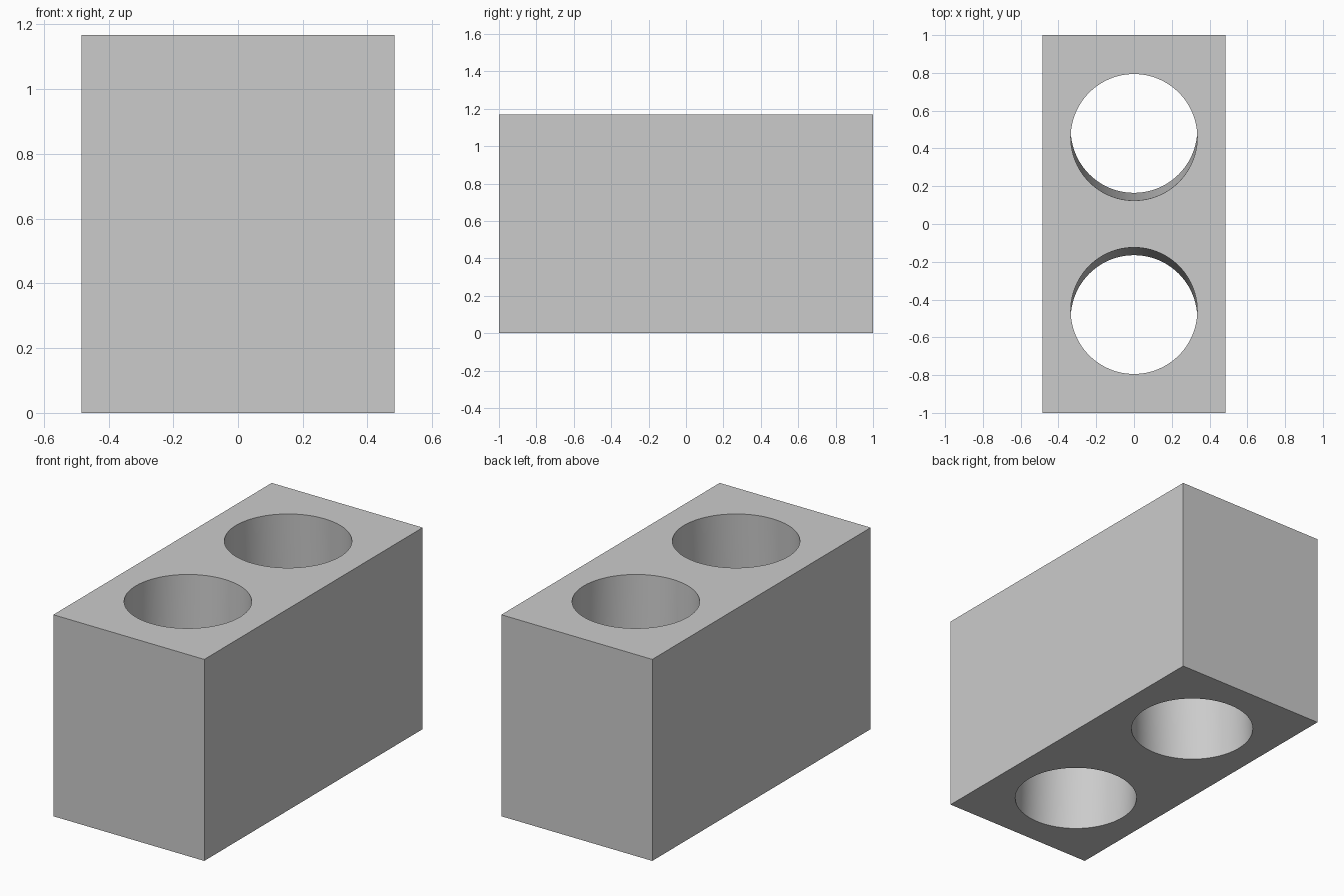
import bpy
from mathutils import Matrix

if "Cube" in bpy.data.objects:
    bpy.data.objects.remove(bpy.data.objects["Cube"])

WIDTH, LENGTH, HEIGHT = 0.968, 2.0, 1.168
RADIUS = 0.335
TOP_Y, BOTTOM_Y = 0.459, 0.50   # the bores splay outwards towards the base

grey = bpy.data.materials.new("grey")
grey.diffuse_color = (0.6, 0.6, 0.6, 1)
grey.use_nodes = True
grey.node_tree.nodes["Principled BSDF"].inputs["Base Color"].default_value = grey.diffuse_color

# Solid block
bpy.ops.mesh.primitive_cube_add(size=1, location=(0, 0, HEIGHT / 2))
block = bpy.context.object
block.name = "block"
block.data.transform(Matrix.Diagonal((WIDTH, LENGTH, HEIGHT, 1)))
block.data.materials.append(grey)


def bore(side):
    """Cut one slightly slanted round hole right through the block."""
    bpy.ops.mesh.primitive_cylinder_add(
        vertices=96, radius=RADIUS, depth=HEIGHT + 0.2,
        location=(0, side * (TOP_Y + BOTTOM_Y) / 2, HEIGHT / 2))
    cutter = bpy.context.object
    cutter.name = "bore_cutter"
    cutter.hide_render = True
    cutter.data.materials.append(grey)
    slant = Matrix.Identity(4)
    slant[1][2] = side * (TOP_Y - BOTTOM_Y) / HEIGHT
    cutter.data.transform(slant)

    cut = block.modifiers.new("bore", 'BOOLEAN')
    cut.operation = 'DIFFERENCE'
    cut.solver = 'EXACT'
    cut.object = cutter
    bpy.ops.object.select_all(action='DESELECT')
    block.select_set(True)
    bpy.context.view_layer.objects.active = block
    bpy.ops.object.modifier_apply(modifier=cut.name)
    bpy.data.objects.remove(cutter)


# Front and back bores
for side in (-1, 1):
    bore(side)

# Smooth bore walls, crisp block edges
bpy.ops.object.shade_smooth_by_angle()
